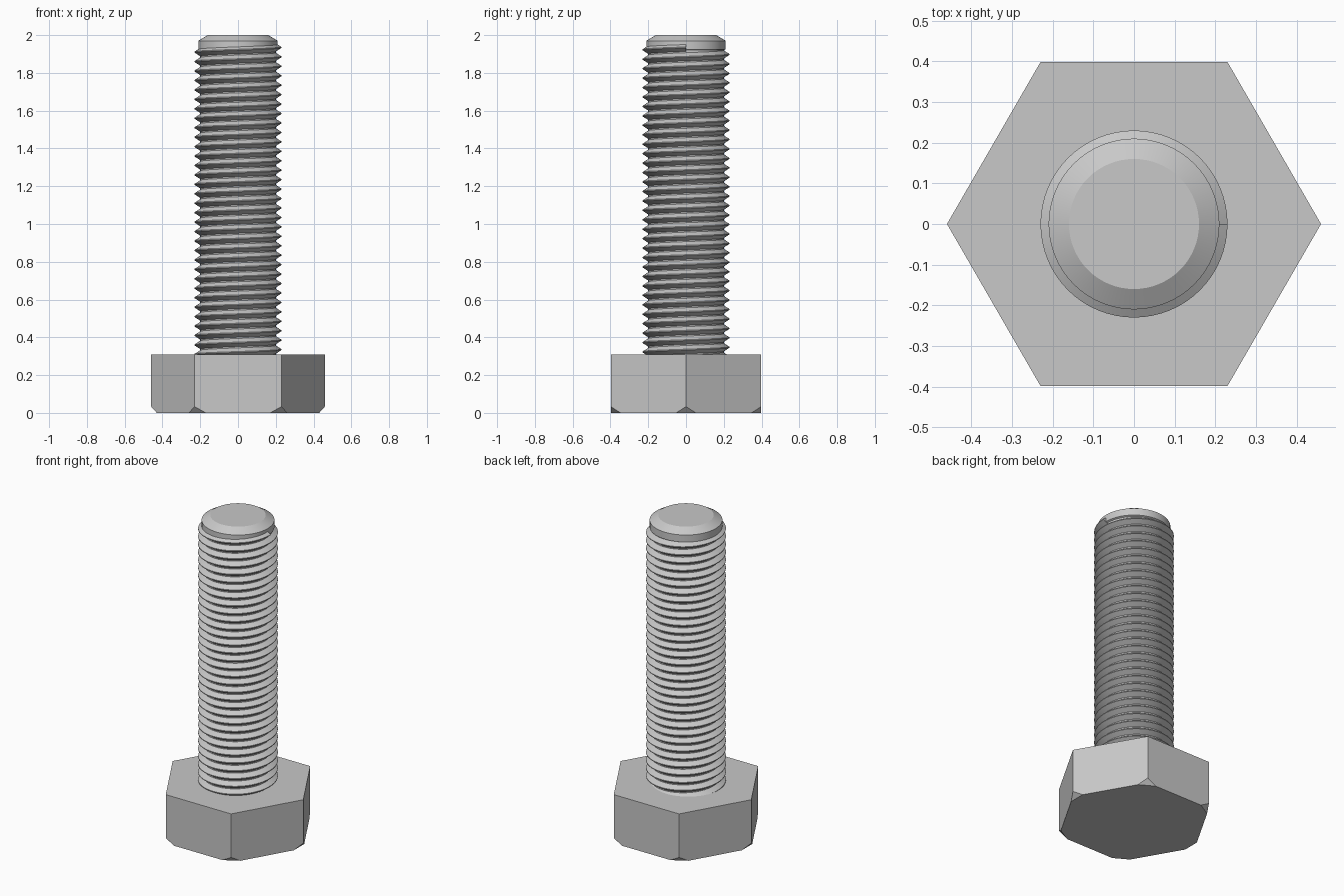
import bpy, bmesh, math
from mathutils import Vector

if "Cube" in bpy.data.objects:
    bpy.data.objects.remove(bpy.data.objects["Cube"])

steel = bpy.data.materials.new("grey_steel")
steel.use_nodes = True
grey = (0.58, 0.58, 0.58, 1)
steel.diffuse_color = grey
steel.node_tree.nodes["Principled BSDF"].inputs["Base Color"].default_value = grey

HEAD_RADIUS, HEAD_HEIGHT = 0.46, 0.31
CREST, ROOT, PITCH = 0.23, 0.2, 0.05
SEGMENTS = 64


def finish(bm, name, smooth_angle=None):
    bmesh.ops.recalc_face_normals(bm, faces=bm.faces)
    mesh = bpy.data.meshes.new(name)
    bm.to_mesh(mesh)
    bm.free()
    mesh.materials.append(steel)
    obj = bpy.data.objects.new(name, mesh)
    bpy.context.collection.objects.link(obj)
    if smooth_angle:
        bpy.ops.object.select_all(action="DESELECT")
        obj.select_set(True)
        bpy.context.view_layer.objects.active = obj
        bpy.ops.object.shade_smooth_by_angle(angle=math.radians(smooth_angle))
    return obj


# Hexagonal head with a flat chamfer across each lower corner
bm = bmesh.new()
corners = [Vector((math.cos(i * math.pi / 3), math.sin(i * math.pi / 3), 0)) for i in range(6)]
base = bm.faces.new([bm.verts.new(c * HEAD_RADIUS) for c in corners])
side = bmesh.ops.extrude_face_region(bm, geom=[base], use_keep_orig=True)["geom"]
bmesh.ops.translate(bm, vec=(0, 0, HEAD_HEIGHT),
                    verts=[v for v in side if isinstance(v, bmesh.types.BMVert)])
for c in corners:
    cut = bmesh.ops.bisect_plane(bm, geom=bm.verts[:] + bm.edges[:] + bm.faces[:],
                                 plane_co=c * (HEAD_RADIUS - 0.03),
                                 plane_no=c - Vector((0, 0, 0.9)), clear_outer=True)
    rim = [e for e in cut["geom_cut"] if isinstance(e, bmesh.types.BMEdge)]
    bmesh.ops.holes_fill(bm, edges=rim, sides=0)
finish(bm, "hex_head")

# Shank core with a plain collar and chamfered tip
profile = [(ROOT, HEAD_HEIGHT - 0.05), (ROOT, 1.92), (0.21, 1.925), (0.21, 1.97), (0.16, 2.0)]
bm = bmesh.new()
rings = []
for r, z in profile:
    rings.append([bm.verts.new((r * math.cos(a), r * math.sin(a), z))
                  for a in (2 * math.pi * i / SEGMENTS for i in range(SEGMENTS))])
for low, high in zip(rings, rings[1:]):
    for i in range(SEGMENTS):
        j = (i + 1) % SEGMENTS
        bm.faces.new((low[i], low[j], high[j], high[i]))
bm.faces.new(rings[0])
bm.faces.new(rings[-1])
finish(bm, "shank_core", 25)

# Helical thread ridge, starting inside the head and ending below the tip
section = [(ROOT - 0.002, -0.46), (CREST, -0.05), (CREST, 0.05), (ROOT - 0.002, 0.46)]
start, end = HEAD_HEIGHT - PITCH / 2, 1.935
steps = round((end - start) / PITCH * SEGMENTS)
bm = bmesh.new()
rows = []
for s in range(steps + 1):
    angle = 2 * math.pi * s / SEGMENTS
    z = start + PITCH * s / SEGMENTS
    rows.append([bm.verts.new((r * math.cos(angle), r * math.sin(angle), z + h * PITCH))
                 for r, h in section])
for a, b in zip(rows, rows[1:]):
    for k in range(len(section)):
        n = (k + 1) % len(section)
        bm.faces.new((a[k], b[k], b[n], a[n]))
bm.faces.new(rows[0])
bm.faces.new(rows[-1])
finish(bm, "screw_thread", 25)
